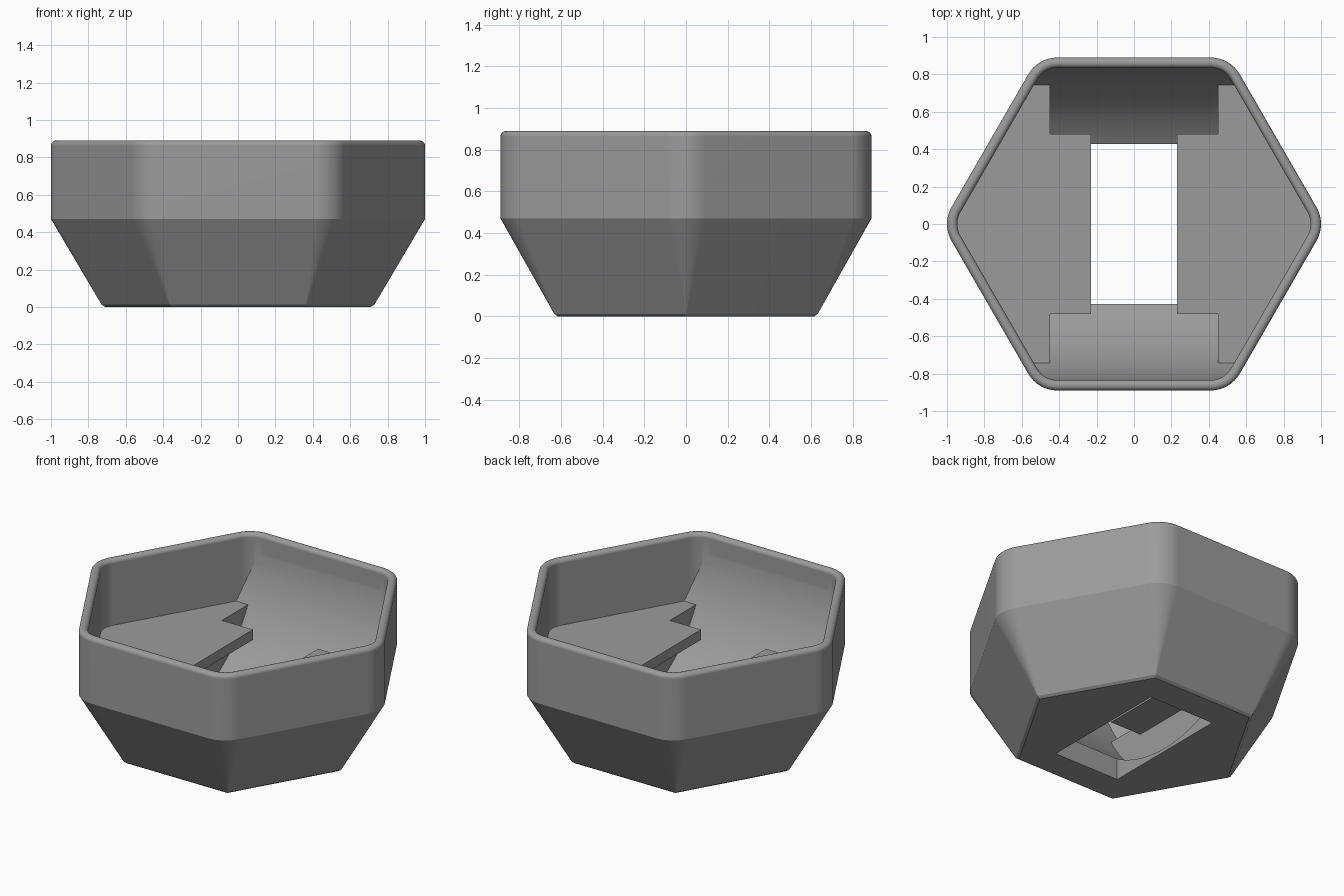
import bpy, bmesh, math

if "Cube" in bpy.data.objects:
    bpy.data.objects.remove(bpy.data.objects["Cube"])

APOTHEM, INNER, HEIGHT = 0.89, 0.835, 0.89
BREAK_Z = 0.47

grey = bpy.data.materials.new("mid grey")
grey.diffuse_color = (0.33, 0.33, 0.33, 1)
grey.use_nodes = True
grey.node_tree.nodes["Principled BSDF"].inputs["Base Color"].default_value = grey.diffuse_color


def hexagon(apothem, radius, z, steps=8):
    """Rounded hexagon ring with corners on the x axis."""
    pts = []
    centre = (apothem - radius) / math.cos(math.pi / 6)
    for k in range(6):
        a = k * math.pi / 3
        for i in range(steps + 1):
            b = a + math.pi / 3 * (i / steps - 0.5)
            pts.append((centre * math.cos(a) + radius * math.cos(b),
                        centre * math.sin(a) + radius * math.sin(b), z))
    return pts


def loft(name, rings):
    """Closed solid through equal-length rings."""
    bm = bmesh.new()
    loops = [[bm.verts.new(p) for p in r] for r in rings]
    n = len(loops[0])
    for lo, hi in zip(loops, loops[1:]):
        for i in range(n):
            j = (i + 1) % n
            bm.faces.new((lo[i], lo[j], hi[j], hi[i]))
    bm.faces.new(loops[0][::-1])
    bm.faces.new(loops[-1])
    bmesh.ops.recalc_face_normals(bm, faces=bm.faces)
    mesh = bpy.data.meshes.new(name)
    bm.to_mesh(mesh)
    bm.free()
    mesh.materials.append(grey)
    ob = bpy.data.objects.new(name, mesh)
    bpy.context.collection.objects.link(ob)
    return ob


def box(name, x0, x1, y0, y1, z0, z1):
    return loft(name, [[(x0, y0, z), (x1, y0, z), (x1, y1, z), (x0, y1, z)]
                       for z in (z0, z1)])


def boolean(target, tool, operation):
    """Apply a boolean and remove its tool."""
    m = target.modifiers.new("cut", 'BOOLEAN')
    m.operation, m.solver, m.object = operation, 'EXACT', tool
    bpy.context.view_layer.objects.active = target
    bpy.ops.object.modifier_apply(modifier=m.name)
    bpy.data.objects.remove(tool)


# Outer bowl: sharp hexagonal foot, rounded upper wall, filleted rim
F = 0.027
arc = [i * math.pi / 12 for i in range(7)]
rings = [hexagon(0.615, 0.004, 0), hexagon(0.632, 0.004, 0.012),
         hexagon(APOTHEM, 0.18, BREAK_Z)]
rings += [hexagon(APOTHEM - F * (1 - math.cos(a)), 0.18 - F * (1 - math.cos(a)),
                  HEIGHT - F + F * math.sin(a)) for a in arc]
body = loft("bowl", rings)

# Cavity: inner hexagon whose lip flares into the rim
G = 0.025
cavity = [hexagon(INNER, 0.125, -0.2)]
cavity += [hexagon(INNER + G * (1 - math.cos(a)), 0.125 + G * (1 - math.cos(a)),
                   HEIGHT - G + G * math.sin(a)) for a in arc]
cavity.append(hexagon(INNER + G, 0.125 + G, 1.1))
cavity = loft("cavity", cavity)

# Curved trough floor running along x
R, ZC = 0.84, 0.86
curve = [(R * math.cos(t), ZC + R * math.sin(t))
         for t in (math.pi * (1 + i / 48) for i in range(49))]
curve += [(1.3, ZC), (1.3, 1.3), (-1.3, 1.3), (-1.3, ZC)]
trough = loft("trough", [[(x, y, z) for y, z in curve] for x in (-1.3, 1.3)])
boolean(cavity, trough, 'INTERSECT')

# Side shelves with overhanging tongues are left standing in the cavity
for s in (-1, 1):
    xs = sorted((s * 0.45, s * 1.3))
    boolean(cavity, box("shelf", *xs, -1.2, 1.2, -0.5, BREAK_Z), 'DIFFERENCE')
    xs = sorted((s * 0.23, s * 0.5))
    boolean(cavity, box("tongue", *xs, -0.48, 0.48, 0.405, BREAK_Z), 'DIFFERENCE')

boolean(body, cavity, 'DIFFERENCE')

# Rectangular opening through the foot
boolean(body, box("opening", -0.232, 0.232, -0.428, 0.428, -0.2, 0.3), 'DIFFERENCE')

bpy.ops.object.select_all(action='DESELECT')
body.select_set(True)
bpy.context.view_layer.objects.active = body
bpy.ops.object.shade_smooth_by_angle(angle=math.radians(25))
body.modifiers.new("normals", 'WEIGHTED_NORMAL').keep_sharp = True
